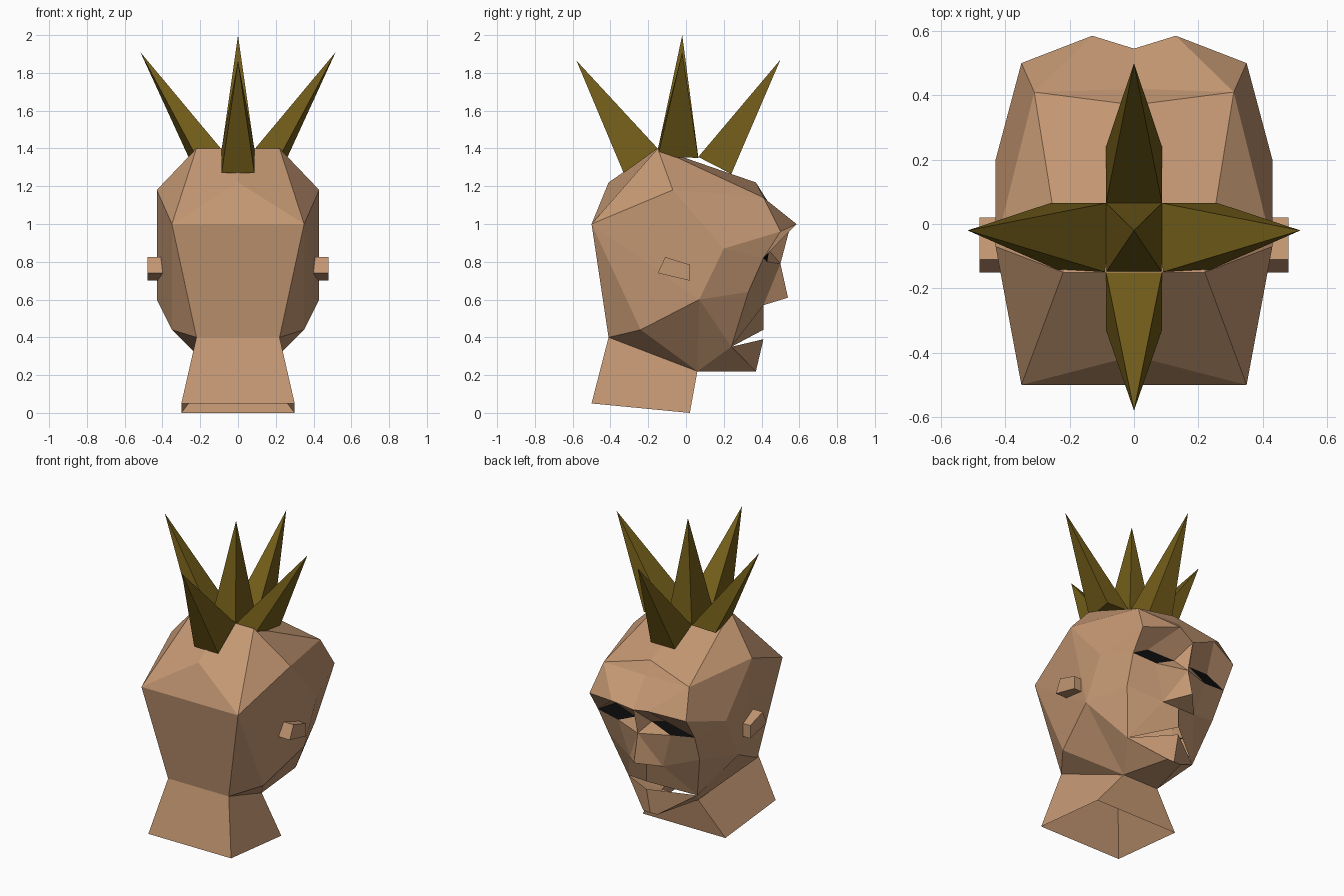
import bpy, bmesh
from mathutils import Vector

if "Cube" in bpy.data.objects:
    bpy.data.objects.remove(bpy.data.objects["Cube"])


def material(name, rgb):
    m = bpy.data.materials.new(name)
    m.diffuse_color = (*rgb, 1)
    m.use_nodes = True
    m.node_tree.nodes["Principled BSDF"].inputs["Base Color"].default_value = m.diffuse_color
    return m


SKIN = material("skin", (0.55, 0.31, 0.17))
HAIR = material("hair", (0.17, 0.11, 0.01))
BLACK = material("eye_black", (0.004, 0.004, 0.004))


def finish(name, bm, mat, mirror=False):
    bmesh.ops.remove_doubles(bm, verts=bm.verts, dist=0.0005)
    bmesh.ops.recalc_face_normals(bm, faces=bm.faces)
    me = bpy.data.meshes.new(name)
    bm.to_mesh(me)
    bm.free()
    me.materials.append(mat)
    ob = bpy.data.objects.new(name, me)
    bpy.context.collection.objects.link(ob)
    if mirror:
        ob.modifiers.new("mirror", 'MIRROR').merge_threshold = 0.001
    return ob


def loft(name, points, patches, mat):
    """Bridge pairs of point rows; repeated names collapse quads to triangles."""
    bm = bmesh.new()
    v = {k: bm.verts.new(p) for k, p in points.items()}
    for upper, lower in patches:
        a, b = upper.split(), lower.split()
        for i in range(len(a) - 1):
            loop = list(dict.fromkeys((a[i], a[i + 1], b[i + 1], b[i])))
            if len(loop) > 2:
                bm.faces.new([v[k] for k in loop])
    bmesh.ops.delete(bm, geom=[q for q in bm.verts if not q.link_faces], context='VERTS')
    return finish(name, bm, mat, mirror=True)


# Landmarks of one half of the head ("_c" lies on the centre line)
skull = dict(
    top_c=(0, -.15, 1.40), top=(.22, -.15, 1.40), crown_c=(0, -.41, 1.22),
    back_c=(0, -.50, 1.00), back=(.35, -.50, 1.00), side=(.43, -.07, 1.18),
    hair_c=(0, .37, 1.22), hair=(.31, .41, 1.14), fore_c=(0, .42, 1.14),
    nape_c=(0, -.41, .40), nape=(.22, -.41, .40), jaw=(.35, -.24, .44),
    cheek=(.43, .07, .60), throat_c=(0, .06, .22), throat=(.13, .06, .22))
face = dict(
    brow_c=(0, .545, .96), brow=(.13, .585, 1.0), brow_out=(.35, .50, .96),
    temple=(.43, .20, .87), eye_in=(.06, .44, .86), eye_top=(.23, .40, .89),
    eye_out=(.35, .41, .82), eye_low=(.19, .43, .80), bridge_c=(0, .50, .79),
    tip_c=(0, .54, .61), wing=(.12, .41, .57), septum_c=(0, .41, .57),
    fold=(.33, .33, .64), mouth=(.25, .24, .35), lip_c=(0, .41, .44),
    lower_c=(0, .41, .39), chin=(.05, .37, .22), chin_c=(0, .37, .22))
points = {**skull, **face}

# Head: cap, forehead and sides, back and jaw, then the face (mouth left open)
loft("head", points, [
    ("top_c top top top top_c", "crown_c back side hair hair_c"),
    ("hair hair_c", "hair fore_c"),
    ("crown_c back side side hair hair fore_c",
     "back_c back cheek temple brow_out brow brow_c"),
    ("back_c back back cheek", "nape_c nape jaw jaw"),
    ("nape jaw cheek mouth", "throat throat throat throat"),
    ("throat_c throat mouth lower_c", "chin_c chin chin chin_c"),
    ("temple eye_out", "temple brow_out"),
    ("temple eye_out", "cheek fold"),
    ("cheek fold", "cheek mouth"),
    ("brow_c brow brow_out", "eye_in eye_top eye_out"),
    ("brow_c bridge_c", "eye_in eye_in"),
    ("bridge_c bridge_c bridge_c tip_c", "eye_in eye_low wing wing"),
    ("tip_c wing", "tip_c septum_c"),
    ("eye_low eye_out", "wing fold"),
    ("septum_c wing fold", "lip_c mouth mouth"),
], SKIN)

# Eyes fill the sockets
loft("eyes", points, [("eye_in eye_top", "eye_low eye_out")], BLACK)

# Neck, open at the bottom
neck = dict(base_back_c=(0, -.50, .05), base_back=(.30, -.50, .05),
            base_front=(.30, .02, 0), base_front_c=(0, .02, 0))
loft("neck", {**skull, **neck}, [
    ("nape_c nape throat throat_c",
     "base_back_c base_back base_front base_front_c")], SKIN)

# Ears: extruded four-sided outline
bm = bmesh.new()
outline = [(-.15, .74), (-.11, .825), (.02, .785), (.02, .70)]
ear = bm.faces.new([bm.verts.new((.48, y, z)) for y, z in outline])
ext = bmesh.ops.extrude_face_region(bm, geom=[ear], use_keep_orig=True)
for q in ext["geom"]:
    if isinstance(q, bmesh.types.BMVert):
        q.co.x = .40
finish("ears", bm, SKIN, mirror=True)


# Hair spikes: four-sided pyramids
def spike(name, tip, base):
    bm = bmesh.new()
    t = bm.verts.new(tip)
    b = [bm.verts.new(p) for p in base]
    bm.faces.new(b)
    for i in range(4):
        bm.faces.new((b[i], b[(i + 1) % 4], t))
    finish(name, bm, HAIR)


W, Y0, Y1 = .087, -.15, .065
spike("spike_centre", (0, -.02, 2.0),
      [(-W, Y0, 1.39), (W, Y0, 1.39), (W, Y1, 1.355), (-W, Y1, 1.355)])
for name, tip, (ya, za), (yb, zb) in (
        ("spike_front", (0, -.58, 1.865), (Y0, 1.40), (-.33, 1.27)),
        ("spike_back", (0, .50, 1.87), (Y1, 1.355), (.24, 1.265))):
    spike(name, tip, [(-W, ya, za), (W, ya, za), (W, yb, zb), (-W, yb, zb)])
for name, s in (("spike_right", 1), ("spike_left", -1)):
    spike(name, (s * .517, -.02, 1.91),
          [(s * W, Y0, 1.395), (s * W, Y1, 1.355), (s * .26, Y1, 1.35), (s * .22, Y0, 1.355)])
